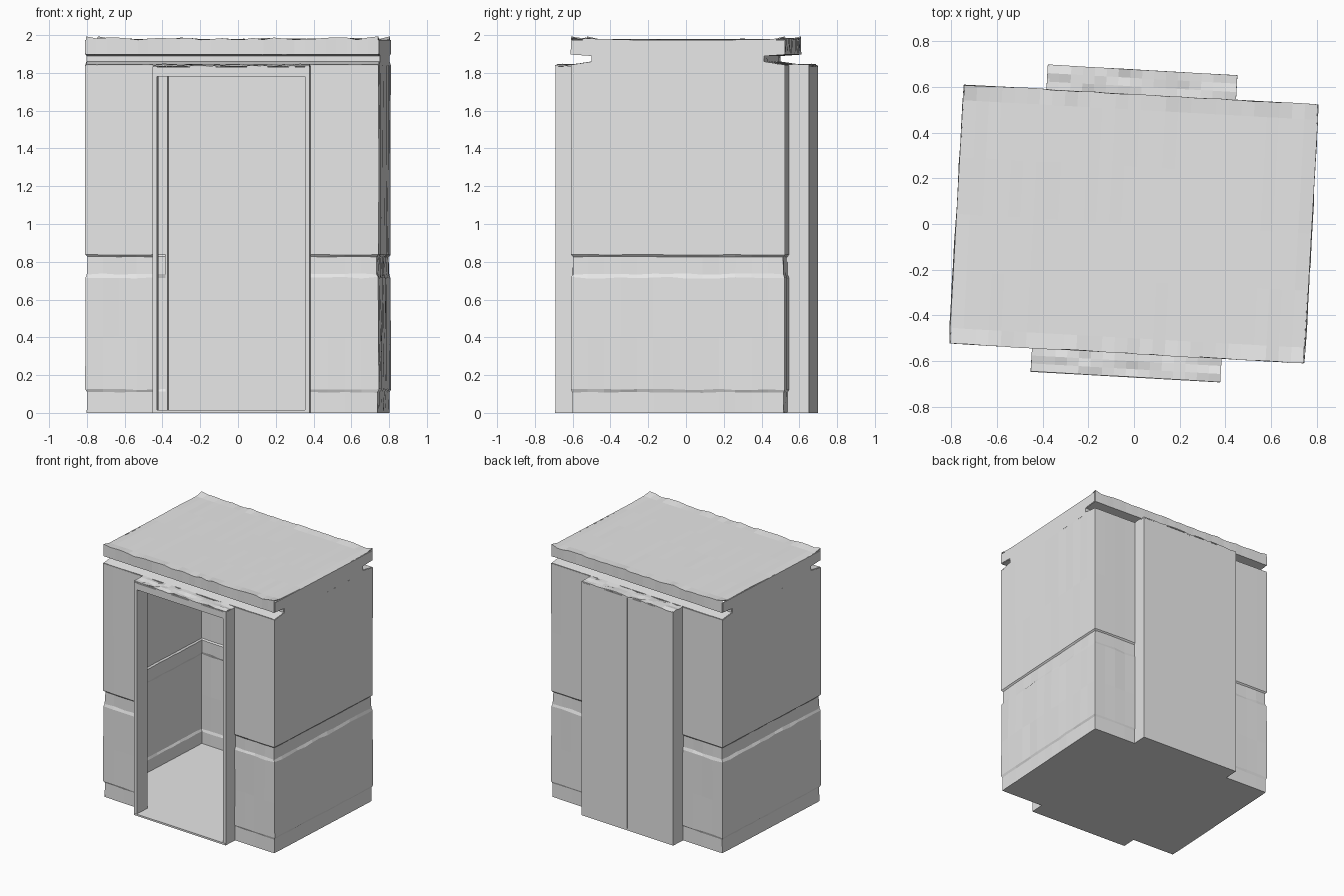
import bpy, bmesh, math, random
from mathutils import Matrix, Vector

if "Cube" in bpy.data.objects:
    bpy.data.objects.remove(bpy.data.objects["Cube"])

random.seed(4)
TURN = Matrix.Rotation(math.radians(-3.2), 4, 'Z')   # whole cabin sits slightly turned
W, D = 0.775, 0.565        # half width and half depth of the cabin
PX, PY = 0.416, 0.676      # half width and reach of the two door portals
LEDGE = 1.84               # top of the front and back walls

grey = bpy.data.materials.new("plain grey")
grey.diffuse_color = (0.8, 0.8, 0.8, 1)
grey.use_nodes = True
grey.node_tree.nodes["Principled BSDF"].inputs["Base Color"].default_value = grey.diffuse_color


def finish(name, bm, thick=0):
    bmesh.ops.recalc_face_normals(bm, faces=bm.faces)
    bm.transform(TURN)
    me = bpy.data.meshes.new(name)
    bm.to_mesh(me)
    bm.free()
    me.materials.append(grey)
    ob = bpy.data.objects.new(name, me)
    bpy.context.collection.objects.link(ob)
    if thick:
        mod = ob.modifiers.new("thickness", 'SOLIDIFY')
        mod.thickness = thick
        mod.offset = 0
    return ob


def sheet(name, rows, thick=0.008):
    """Thin skin through a grid of points."""
    bm = bmesh.new()
    vs = [[bm.verts.new(p) for p in row] for row in rows]
    for a, b in zip(vs, vs[1:]):
        for i in range(len(a) - 1):
            bm.faces.new((a[i], a[i + 1], b[i + 1], b[i]))
    return finish(name, bm, thick)


def box(name, lo, hi):
    bm = bmesh.new()
    bmesh.ops.create_cube(bm, size=1)
    for v in bm.verts:
        v.co = Vector([lo[k] + (v.co[k] + 0.5) * (hi[k] - lo[k]) for k in range(3)])
    return finish(name, bm)


def path(points, step):
    out = []
    for a, b in zip(points, points[1:]):
        a, b = Vector(a), Vector(b)
        n = max(1, round((b - a).length / step))
        out += [a.lerp(b, i / n) for i in range(n)]
    return out + [Vector(points[-1])]


def rough(a):
    return random.uniform(-a, a)


# Wall section: height, inward offset, roughness (recessed skirting and rail band)
section = [(0.0, 0.007, 0), (0.11, 0.007, 0.002), (0.125, 0.0, 0.002), (0.40, -0.001, 0.003),
           (0.715, 0.0, 0.003), (0.735, 0.009, 0.003), (0.828, 0.010, 0.001),
           (0.838, 0.0, 0.001), (1.3, 0.0, 0.001), (LEDGE, 0.0, 0.001)]

for side, s in (("right", 1), ("left", -1)):
    # Side wall wrapping round to both portals
    plan = path([(s * PX, -D), (s * W, -D), (s * W, D), (s * PX, D)], 0.09)
    rows = []
    for z, off, r in section:
        row = []
        for p in plan:
            x, y = p
            o = off + rough(r)
            if abs(abs(x) - W) < 1e-4:
                x -= s * o
            if abs(abs(y) - D) < 1e-4:
                y -= math.copysign(o, y)
            row.append((x, y, z + (rough(r * 1.5) if 0 < z < LEDGE else 0)))
        rows.append(row)
    sheet(side + "_wall", rows)

    # Upper part of the side wall, notched by the cornice grooves
    notch = [(LEDGE, D), (1.858, D - 0.11), (1.892, D - 0.11), (1.90, D), (1.975, D)]
    sheet(side + "_upper_wall", [[(s * W, -h, z), (s * W, h, z)] for z, h in notch])

    # Front door post and back portal cheek
    x0, x1 = sorted((s * 0.392, s * PX))
    box(side + "_front_post", (x0, -PY + 0.006, 0.0), (x1, -D + 0.02, LEDGE - 0.005))
    x0, x1 = sorted((s * (PX - 0.01), s * PX))
    box(side + "_back_cheek", (x0, D - 0.005, 0.0), (x1, PY, LEDGE))

    # Back door leaf, meeting in a fine centre seam
    x0, x1 = sorted((s * 0.002, s * PX))
    box(side + "_back_door", (x0, PY - 0.008, 0.0), (x1, PY, LEDGE - 0.005))

# Door seam filler
box("back_door_seam", (-0.01, PY - 0.008, 0.0), (0.01, PY - 0.004, LEDGE - 0.01))

# Front header over the opening
box("front_header", (-PX, -PY + 0.006, 1.78), (PX, -D + 0.02, LEDGE - 0.008))

# Rough covers on top of both portals
for name, y0, y1 in (("front_portal_top", -PY + 0.006, -D), ("back_portal_top", D, PY)):
    sheet(name, [[(-PX + 2 * PX * i / 16, y0 + (y1 - y0) * j / 3, LEDGE - 0.002 + rough(0.007))
                  for i in range(17)] for j in range(4)])

# Roof skin with cornice grooves along front and back, slightly ragged edges
half = [(-D, LEDGE), (-D + 0.11, 1.858), (-D + 0.11, 1.892), (-D, 1.90), (-D, 1.978)]
mid = [(y, 1.974) for y in (-0.5, -0.25, 0, 0.25, 0.5)]
profile = half + mid + [(-y, z) for y, z in reversed(half)]
N = 28
rows = []
for k, (y, z) in enumerate(profile):
    row = []
    for i in range(N + 1):
        r = 0.006 if z == 1.978 or (z > 1.97 and i in (0, N)) else 0.001
        row.append((-W + 2 * W * i / N, y + rough(r * 0.4), z + rough(r)))
    rows.append(row)
for k in (4, 10):              # raised corner tips
    for i in (0, N):
        x, y, z = rows[k][i]
        rows[k][i] = (x, y, 1.99)
sheet("roof", rows)

# Floor with tongues under both portals
box("floor", (-W + 0.004, -D + 0.004, 0.0), (W - 0.004, D - 0.004, 0.014))
box("front_sill", (-PX, -PY + 0.004, 0.0), (PX, -D + 0.01, 0.014))
box("back_sill", (-PX, D - 0.01, 0.0), (PX, PY, 0.014))
